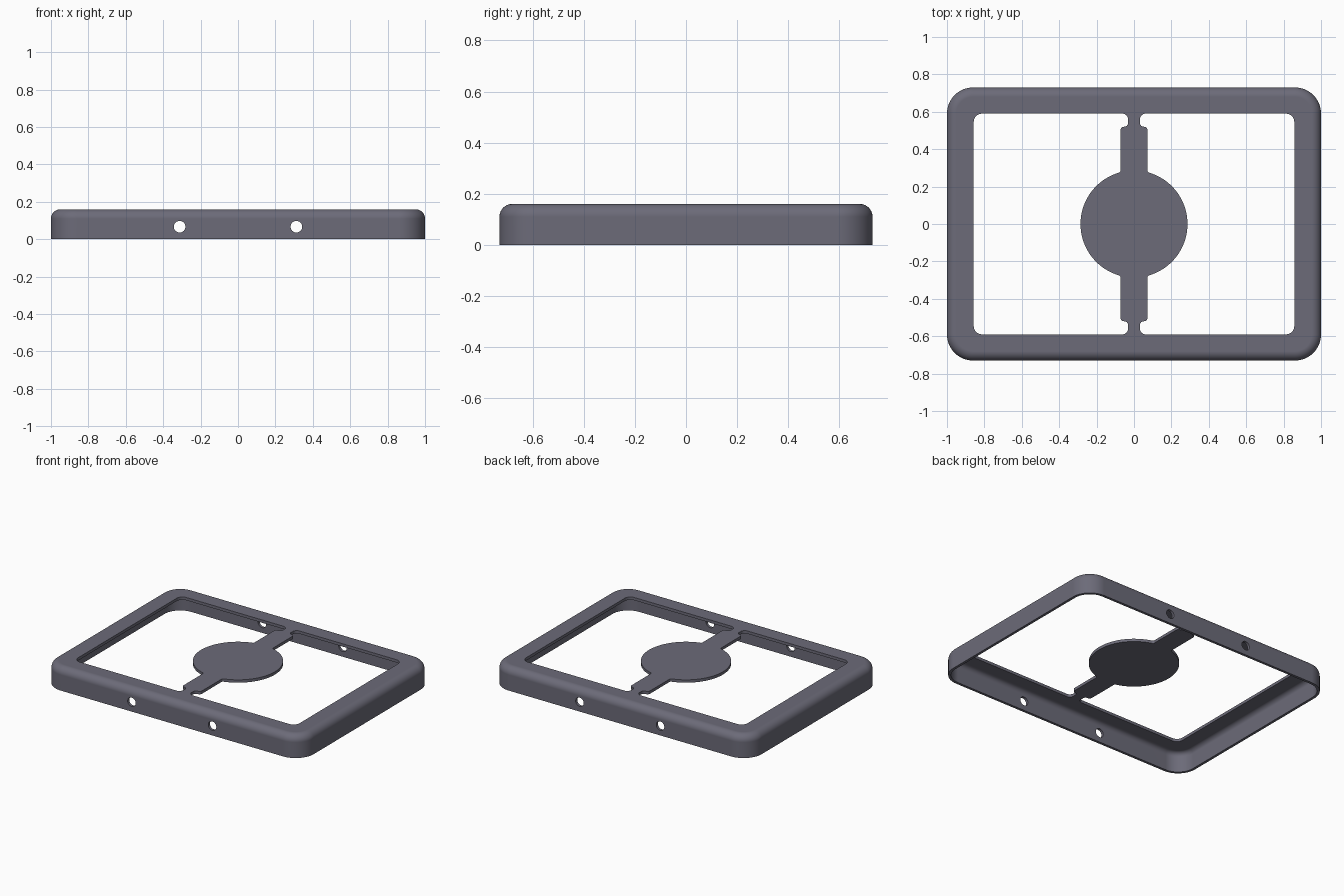
import bpy, bmesh, math
from mathutils import Vector

if "Cube" in bpy.data.objects:
    bpy.data.objects.remove(bpy.data.objects["Cube"])

HX, HY, H = 1.0, 0.73, 0.16          # half length, half width, height
CORNER, EDGE = 0.14, 0.05            # plan corner radius, top edge radius
WALL, PLATE = 0.018, 0.02            # side wall and top plate thickness

grey = bpy.data.materials.new("slate_grey")
grey.use_nodes = True
colour = (0.15, 0.147, 0.19, 1)
grey.diffuse_color = colour
grey.node_tree.nodes["Principled BSDF"].inputs["Base Color"].default_value = colour


def make_object(name, bm):
    bmesh.ops.recalc_face_normals(bm, faces=bm.faces)
    mesh = bpy.data.meshes.new(name)
    bm.to_mesh(mesh)
    bm.free()
    mesh.materials.append(grey)
    obj = bpy.data.objects.new(name, mesh)
    bpy.context.collection.objects.link(obj)
    return obj


def loft(name, loops):
    """Skin a stack of closed loops and cap both ends."""
    bm = bmesh.new()
    rings = [[bm.verts.new(p) for p in loop] for loop in loops]
    for a, b in zip(rings, rings[1:]):
        for i in range(len(a)):
            j = (i + 1) % len(a)
            bm.faces.new((a[i], a[j], b[j], b[i]))
    bm.faces.new(rings[0])
    bm.faces.new(rings[-1])
    return make_object(name, bm)


def rounded_rect(inset, z, seg=16):
    r = CORNER - inset
    loop = []
    for k, (sx, sy) in enumerate([(1, 1), (-1, 1), (-1, -1), (1, -1)]):
        for i in range(seg + 1):
            a = (k + i / seg) * math.pi / 2
            loop.append((sx * (HX - CORNER) + r * math.cos(a),
                         sy * (HY - CORNER) + r * math.sin(a), z))
    return loop


def lid_loops(inset, bottom, top, radius, seg=10):
    """Rounded box with a filleted upper edge."""
    loops = [rounded_rect(inset, bottom)]
    for i in range(seg + 1):
        a = i / seg * math.pi / 2
        loops.append(rounded_rect(inset + radius * (1 - math.cos(a)),
                                  top - radius * (1 - math.sin(a))))
    return loops


def fillet(points, seg=8):
    """Round each (x, y, radius) corner of a closed outline."""
    out = []
    for i, (x, y, r) in enumerate(points):
        p = Vector((x, y))
        if r == 0:
            out.append(p)
            continue
        u = (Vector(points[i - 1][:2]) - p).normalized()
        v = (Vector(points[(i + 1) % len(points)][:2]) - p).normalized()
        half = u.angle(v) / 2
        centre = p + (u + v).normalized() * (r / math.sin(half))
        start = p + u * (r / math.tan(half)) - centre
        end = p + v * (r / math.tan(half)) - centre
        sweep = start.angle(end)
        for k in range(seg + 1):
            t = k / seg
            out.append(centre + (start * math.sin((1 - t) * sweep)
                                 + end * math.sin(t * sweep)) / math.sin(sweep))
    return out


def cut(target, cutter):
    cutter.hide_render = True
    mod = target.modifiers.new("cut", "BOOLEAN")
    mod.operation, mod.solver, mod.object = "DIFFERENCE", "EXACT", cutter
    bpy.context.view_layer.objects.active = target
    bpy.ops.object.modifier_apply(modifier=mod.name)
    bpy.data.objects.remove(cutter)


# Hollow cover, open underneath
frame = loft("frame_with_centre_disc", lid_loops(0, 0, H, EDGE))
cut(frame, loft("cavity", lid_loops(WALL, -0.1, H - PLATE, EDGE - WALL)))

# Half window outline: disc edge, arm, narrow neck and outer corner
arm = [(0.072, 0.277, 0.012), (0.072, 0.52, 0.018), (0.032, 0.52, 0.02),
       (0.032, 0.59, 0.03), (0.857, 0.59, 0.045)]
disc = [(0.286 * math.cos(math.radians(a)), 0.286 * math.sin(math.radians(a)), 0)
        for a in range(-72, 73, 3)]
outline = fillet(disc + arm + [(x, -y, r) for x, y, r in reversed(arm)])

# Two mirrored window openings leave the disc and its arms
for side in (1, -1):
    cut(frame, loft("window_cutter",
                    [[(side * p.x, p.y, z) for p in outline] for z in (0.08, 0.3)]))

# Screw holes through the front and back walls
for x in (-0.312, 0.312):
    ring = [(x + 0.031 * math.cos(a), 0.067 + 0.031 * math.sin(a))
            for a in (i * math.tau / 32 for i in range(32))]
    cut(frame, loft("hole_cutter", [[(px, y, pz) for px, pz in ring] for y in (-1, 1)]))

# Smooth fillets, crisp edges
bpy.ops.object.select_all(action="DESELECT")
frame.select_set(True)
bpy.context.view_layer.objects.active = frame
bpy.ops.object.shade_smooth_by_angle(angle=math.radians(30))
normals = frame.modifiers.new("flat_face_normals", "WEIGHTED_NORMAL")
normals.keep_sharp = True
